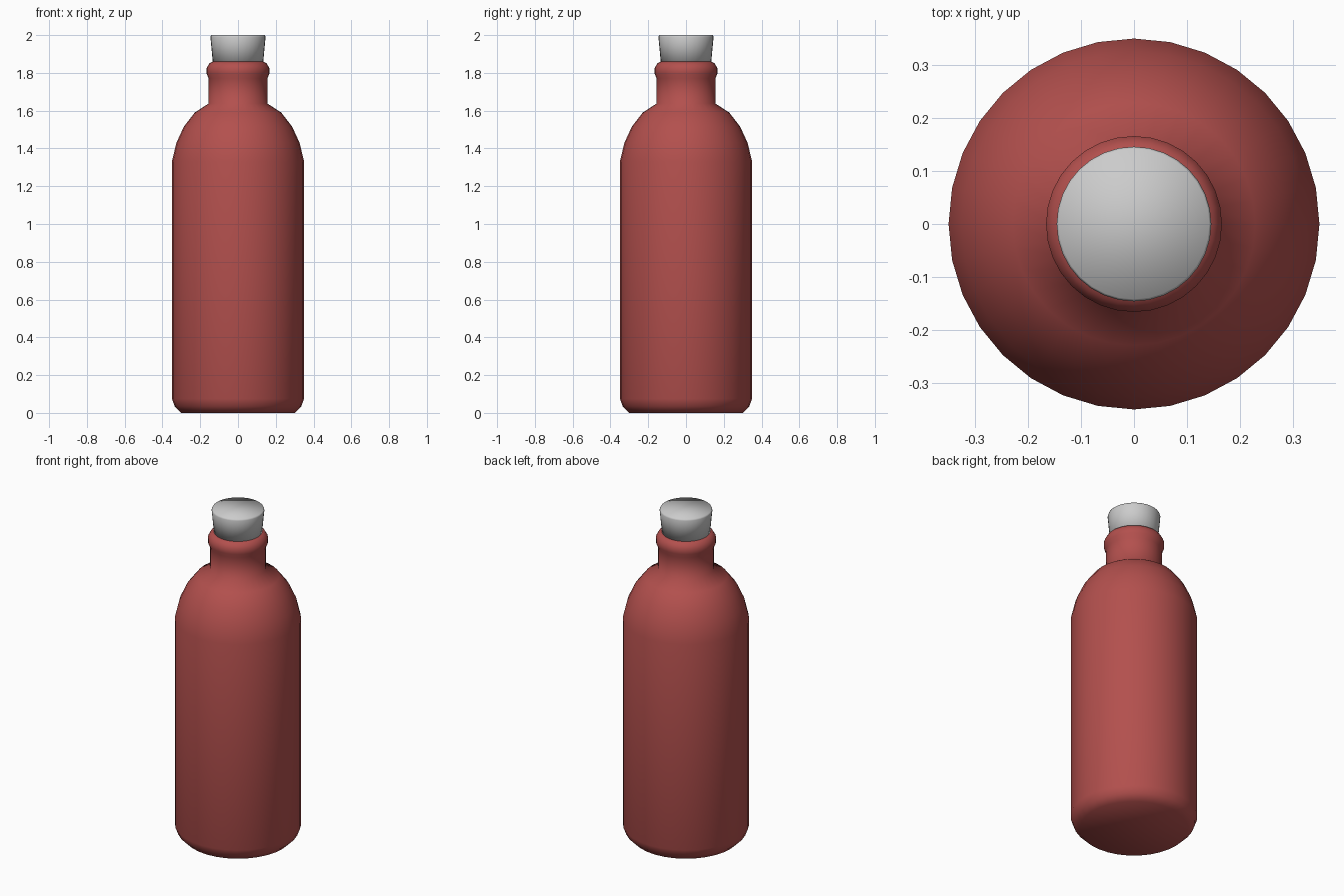
import bpy, bmesh
from math import cos, sin, pi

if "Cube" in bpy.data.objects:
    bpy.data.objects.remove(bpy.data.objects["Cube"])

SIDES = 32


def lathe(name, profile, material=None):
    """Revolve (radius, z) points around z and cap both ends."""
    bm = bmesh.new()
    rings = [[bm.verts.new((r * cos(2 * pi * i / SIDES), r * sin(2 * pi * i / SIDES), z))
              for i in range(SIDES)] for r, z in profile]
    for low, high in zip(rings, rings[1:]):
        for i in range(SIDES):
            j = (i + 1) % SIDES
            bm.faces.new((low[i], low[j], high[j], high[i]))
    bm.faces.new(rings[0][::-1])
    bm.faces.new(rings[-1])
    for face in bm.faces:
        face.smooth = True
    mesh = bpy.data.meshes.new(name)
    bm.to_mesh(mesh)
    bm.free()
    obj = bpy.data.objects.new(name, mesh)
    bpy.context.collection.objects.link(obj)
    if material:
        mesh.materials.append(material)
    return obj


red = bpy.data.materials.new("red_glass")
red.diffuse_color = (0.45, 0.08, 0.075, 1)
red.use_nodes = True
red.node_tree.nodes["Principled BSDF"].inputs["Base Color"].default_value = red.diffuse_color

# Bottle: chamfered base, straight body, round shoulder, neck and lip
lathe("bottle", [
    (0.30, 0.0), (0.335, 0.035), (0.35, 0.075), (0.35, 1.33),
    (0.326, 1.43), (0.287, 1.515), (0.229, 1.59), (0.155, 1.638),
    (0.155, 1.77), (0.166, 1.795), (0.166, 1.825), (0.152, 1.85), (0.132, 1.86),
], red)

# Tapered stopper, seated slightly into the neck
lathe("stopper", [(0.132, 1.84), (0.146, 1.99), (0.142, 2.0)])
